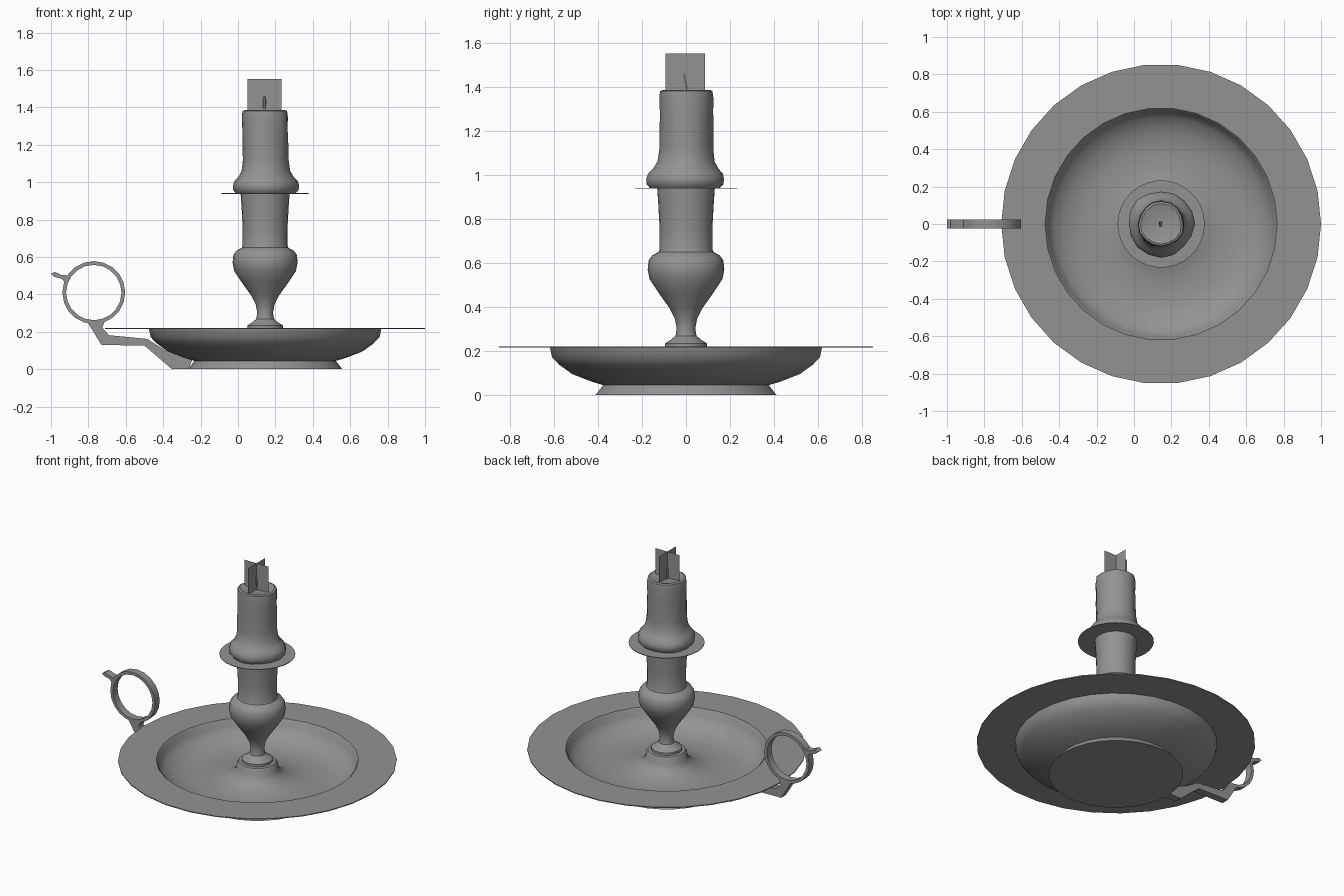
import bpy, bmesh, math

if "Cube" in bpy.data.objects:
    bpy.data.objects.remove(bpy.data.objects["Cube"])

AXIS_X = 0.145

# Dark pewter grey used on every part
pewter = bpy.data.materials.new("dark_grey")
pewter.diffuse_color = (0.29, 0.29, 0.29, 1)
pewter.use_nodes = True
pewter.node_tree.nodes["Principled BSDF"].inputs["Base Color"].default_value = pewter.diffuse_color


def finish(name, bm, angle=35):
    bmesh.ops.remove_doubles(bm, verts=bm.verts, dist=1e-5)
    bmesh.ops.recalc_face_normals(bm, faces=bm.faces)
    me = bpy.data.meshes.new(name)
    bm.to_mesh(me)
    bm.free()
    me.materials.append(pewter)
    ob = bpy.data.objects.new(name, me)
    bpy.context.collection.objects.link(ob)
    bpy.ops.object.select_all(action='DESELECT')
    ob.select_set(True)
    bpy.context.view_layer.objects.active = ob
    if angle:
        bpy.ops.object.shade_smooth_by_angle(angle=math.radians(angle))
    return ob


def lathe(name, profile, sides, wobble=None):
    """Revolve (radius, z) points around the candle axis."""
    bm = bmesh.new()
    rings = []
    for r, z in profile:
        ring = []
        for i in range(sides):
            a = math.tau * i / sides
            k = r * (1 + (wobble(a, z) if wobble else 0))
            ring.append(bm.verts.new((AXIS_X + k * math.cos(a), k * math.sin(a), z)))
        rings.append(ring)
    for lo, hi in zip(rings, rings[1:]):
        for i in range(sides):
            j = (i + 1) % sides
            bm.faces.new((lo[i], lo[j], hi[j], hi[i]))
    for end in (rings[0], rings[-1]):
        bm.faces.new(end)
    return finish(name, bm)


def plate_xz(name, outline, half_y):
    """Extrude an (x, z) outline across y."""
    bm = bmesh.new()
    f = bm.faces.new([bm.verts.new((x, -half_y, z)) for x, z in outline])
    ext = bmesh.ops.extrude_face_region(bm, geom=[f])
    for v in ext['geom']:
        if isinstance(v, bmesh.types.BMVert):
            v.co.y = half_y
    return finish(name, bm, 30)


# Drip tray: foot, bowl, wide flat rim and raised centre
lathe("tray", [
    (0.413, 0.0), (0.378, 0.045), (0.43, 0.06), (0.52, 0.095), (0.58, 0.138),
    (0.612, 0.172), (0.621, 0.215), (0.855, 0.215), (0.855, 0.221), (0.621, 0.221),
    (0.612, 0.212), (0.603, 0.175), (0.572, 0.143), (0.51, 0.105), (0.42, 0.085),
    (0.3, 0.088), (0.21, 0.105), (0.155, 0.135), (0.13, 0.165), (0.125, 0.2),
    (0.115, 0.215), (0.09, 0.218)], 30)

# Baluster stem and socket
lathe("stem", [
    (0.095, 0.21), (0.095, 0.234), (0.07, 0.25), (0.048, 0.268), (0.042, 0.3),
    (0.05, 0.345), (0.075, 0.395), (0.125, 0.465), (0.165, 0.525), (0.174, 0.57),
    (0.17, 0.61), (0.154, 0.633), (0.124, 0.65), (0.12, 0.662), (0.12, 0.76),
    (0.126, 0.87), (0.131, 0.94)], 24)

# Thin wax collar
lathe("collar", [(0.233, 0.937), (0.233, 0.941)], 30)


# Candle with uneven melted sides
def melt(a, z):
    return 0.022 * math.sin(3 * a + 7 * z) + 0.016 * math.sin(5 * a - 11 * z)


lathe("candle", [
    (0.16, 0.941), (0.174, 0.957), (0.177, 0.98), (0.17, 1.005), (0.148, 1.028),
    (0.13, 1.06), (0.122, 1.12), (0.123, 1.2), (0.121, 1.28), (0.123, 1.35),
    (0.119, 1.38), (0.108, 1.385), (0.09, 1.38), (0.04, 1.372)], 16, melt)

# Wick, leaning forward
bm = bmesh.new()
wick = [(0.005, 1.365, 0.01), (0.0, 1.41, 0.009), (-0.008, 1.445, 0.008), (-0.01, 1.46, 0.003)]
rings = [[bm.verts.new((AXIS_X - 0.004 + r * math.cos(math.tau * i / 6),
                        y + r * math.sin(math.tau * i / 6), z)) for i in range(6)]
         for y, z, r in wick]
for lo, hi in zip(rings, rings[1:]):
    for i in range(6):
        bm.faces.new((lo[i], lo[i - 1], hi[i - 1], hi[i]))
bm.faces.new(rings[-1])
finish("wick", bm)

# Flame cards: two crossed planes
for name, dx, dy in (("flame_card_x", 0.09, 0), ("flame_card_y", 0, 0.09)):
    bm = bmesh.new()
    cx, cy = AXIS_X - 0.003, -0.004
    bm.faces.new([bm.verts.new((cx + s * dx, cy + s * dy, z))
                  for s, z in ((-1, 1.375), (1, 1.375), (1, 1.552), (-1, 1.552))])
    finish(name, bm, 0)

# Finger ring
bm = bmesh.new()
N = 20
loops = []
for r, y in ((0.168, -0.025), (0.168, 0.025), (0.148, 0.025), (0.148, -0.025)):
    loops.append([bm.verts.new((-0.771 + r * math.cos(math.tau * i / N), y,
                                0.41 + r * math.sin(math.tau * i / N))) for i in range(N)])
for k in range(4):
    a, b = loops[k], loops[(k + 1) % 4]
    for i in range(N):
        bm.faces.new((a[i - 1], a[i], b[i], b[i - 1]))
finish("finger_ring", bm, 30)

# Thumb tab and the arm joining the ring to the foot
plate_xz("thumb_tab", [(-0.922, 0.46), (-0.9, 0.5), (-0.945, 0.505), (-0.98, 0.52),
                       (-1.0, 0.51), (-0.985, 0.495), (-0.945, 0.485)], 0.025)
plate_xz("handle_arm", [(-0.805, 0.252), (-0.73, 0.13), (-0.5, 0.126), (-0.355, 0.002),
                        (-0.265, 0.002), (-0.245, 0.048), (-0.39, 0.102), (-0.485, 0.162),
                        (-0.69, 0.182), (-0.725, 0.222), (-0.712, 0.26)], 0.025)
